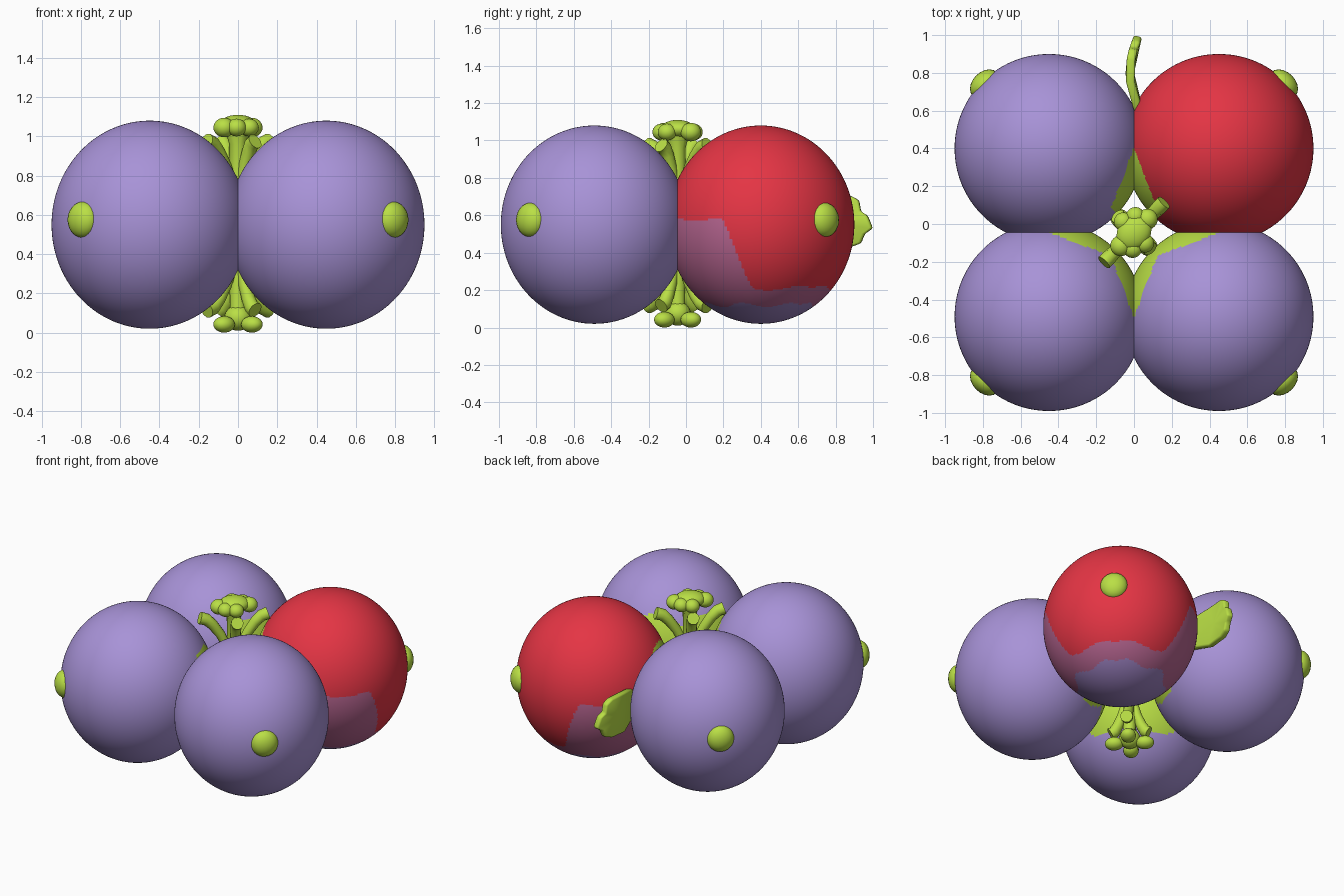
import bpy, bmesh, math
from mathutils import Vector, Matrix

if "Cube" in bpy.data.objects:
    bpy.data.objects.remove(bpy.data.objects["Cube"])

AX = -0.045          # y of the central axis


def material(name, rgb):
    m = bpy.data.materials.new(name)
    m.diffuse_color = (*rgb, 1)
    m.use_nodes = True
    m.node_tree.nodes["Principled BSDF"].inputs["Base Color"].default_value = m.diffuse_color
    return m


PURPLE = material("ripe purple", (0.39, 0.29, 0.68))
RED = material("red", (0.78, 0.035, 0.058))
GREEN = material("leaf green", (0.49, 0.74, 0.06))
MAUVE = material("mauve", (0.47, 0.13, 0.28))
DUSK = material("dusky violet", (0.33, 0.22, 0.53))


def finish(bm, name, mats, smooth=True):
    bmesh.ops.recalc_face_normals(bm, faces=bm.faces)
    for f in bm.faces:
        f.smooth = smooth
    me = bpy.data.meshes.new(name)
    bm.to_mesh(me)
    bm.free()
    for m in mats:
        me.materials.append(m)
    ob = bpy.data.objects.new(name, me)
    bpy.context.collection.objects.link(ob)
    return ob


def add_ellipsoid(bm, centre, radii, angle=0, u=20, v=14):
    mat = (Matrix.Translation(centre) @ Matrix.Rotation(angle, 4, 'Z')
           @ Matrix.Diagonal((*radii, 1)))
    bmesh.ops.create_uvsphere(bm, u_segments=u, v_segments=v, radius=1, matrix=mat)


def fruit(name, sx, sy, red=False):
    """Ellipsoid cut flat where it meets its neighbours, green in the inner creases."""
    c = Vector((0.45 * sx, AX + 0.445 * sy, 0.55))
    bm = bmesh.new()
    add_ellipsoid(bm, c, (0.5, 0.5, 0.53), 0, 220 if red else 140, 150 if red else 90)
    for co, no in (((0, 0, 0), (sx, 0, 0)), ((0, AX, 0), (0, sy, 0))):
        bmesh.ops.bisect_plane(bm, geom=bm.verts[:] + bm.edges[:] + bm.faces[:],
                               plane_co=co, plane_no=no, clear_inner=True)
    for f in bm.faces:
        p = f.calc_center_median()
        u, v = abs(p.x), abs(p.y - AX)
        near = max(u, v) < 0.45 and min(u, v) < 0.17 * (1 - max(u, v) / 0.45)
        if near and (sy < 0 or u < v):       # back fruits: only the middle crease
            f.material_index = 1
        elif red:
            # unripe patch: low on the outward side, higher towards the neighbours
            d = p - c
            side = math.degrees(abs(Vector((sx, sy)).angle_signed(d.xy, 0)))
            s = min(1, max(0, (side - 50) / 22))
            wave = 0.012 * math.sin(math.radians(side) * 7)
            if p.z < 0.12 + wave:
                f.material_index = 3
            elif p.z < 0.21 + 0.37 * s * s * (3 - 2 * s) + wave:
                f.material_index = 2
    finish(bm, name, [RED if red else PURPLE, GREEN, MAUVE, DUSK] if red else [PURPLE, GREEN])
    # blossom tip on the outer corner
    bm = bmesh.new()
    add_ellipsoid(bm, (0.79 * sx, AX + 0.785 * sy, 0.575), (0.065, 0.09, 0.092),
                  math.atan2(sy, sx))
    finish(bm, name + "_tip", [GREEN])


fruit("fruit_front_left", -1, -1)
fruit("fruit_front_right", 1, -1)
fruit("fruit_back_left", -1, 1)
fruit("fruit_back_right", 1, 1, red=True)


def tube(name, pts, radius):
    """Round tube along points (x, y, z, radius factor)."""
    cu = bpy.data.curves.new(name, 'CURVE')
    cu.dimensions = '3D'
    cu.bevel_depth = radius
    cu.bevel_resolution = 3
    cu.use_fill_caps = True
    sp = cu.splines.new('POLY')
    sp.points.add(len(pts) - 1)
    for q, (x, y, z, r) in zip(sp.points, pts):
        q.co = (x, y, z, 1)
        q.radius = r
    cu.materials.append(GREEN)
    ob = bpy.data.objects.new(name, cu)
    bpy.context.collection.objects.link(ob)
    bpy.ops.object.select_all(action='DESELECT')
    ob.select_set(True)
    bpy.context.view_layer.objects.active = ob
    bpy.ops.object.convert(target='MESH')
    bpy.ops.object.shade_smooth_by_angle(angle=math.radians(50))


# Central stem
tube("stem", [(0, AX, 0.06, 1.2), (0, AX, 0.14, 0.9), (0, AX, 0.3, 1), (0, AX, 0.8, 1),
              (0, AX, 0.96, 1.0), (0, AX, 1.04, 1.5)], 0.045)

# Curved arms fanning out at both ends of the stem
for end, flip in (("top", False), ("bottom", True)):
    for i, (sx, sy) in enumerate(((1, 1), (-1, -1), (1, -1), (-1, 1))):
        k = 0.707 * (1 if i < 2 else 0.55)
        path = []
        for d, z, r in ((0.03, 0.72, 0.8), (0.09, 0.85, 0.9), (0.14, 0.92, 1),
                        (0.18, 0.96, 1.1), (0.225, 0.975, 1.15)):
            path.append((sx * d * k, AX + sy * d * k, 1.09 - z if flip else z, r))
        tube(f"{end}_arm_{i + 1}", path, 0.036)

# Lumpy crown on top and knob below
bm = bmesh.new()
add_ellipsoid(bm, (0, AX, 1.06), (0.10, 0.085, 0.05), math.pi / 4)
for a, d, r in ((45, 0.10, 0.055), (225, 0.10, 0.055), (135, 0.08, 0.05),
                (315, 0.08, 0.05), (85, 0.085, 0.05), (265, 0.085, 0.05)):
    t = math.radians(a)
    add_ellipsoid(bm, (d * math.cos(t), AX + d * math.sin(t), 1.045), (r, r, r * 0.9), t)
finish(bm, "crown", [GREEN])
bm = bmesh.new()
add_ellipsoid(bm, (0, AX, 0.075), (0.07, 0.07, 0.065))
for a in (45, 135, 225, 315):
    t = math.radians(a)
    add_ellipsoid(bm, (0.1 * math.cos(t), AX + 0.1 * math.sin(t), 0.042),
                  (0.06, 0.05, 0.042), t)
finish(bm, "bottom_knob", [GREEN])

# Jagged leaf at the back, gently bent
outline = [(0.58, 0.45), (0.60, 0.66), (0.75, 0.70), (0.88, 0.705), (0.925, 0.68),
           (0.935, 0.62), (0.97, 0.60), (0.998, 0.53), (0.955, 0.50), (0.935, 0.45),
           (0.88, 0.43), (0.75, 0.42)]
bm = bmesh.new()
bend = lambda y: -0.022 + 1.1 * (y - 0.80) ** 2
hub = bm.verts.new((bend(0.8), 0.8, 0.56))
ring = [bm.verts.new((bend(y), y, z)) for y, z in outline]
for i, a in enumerate(ring):
    bm.faces.new((hub, a, ring[(i + 1) % len(ring)]))
leaf = finish(bm, "leaf", [GREEN])
so = leaf.modifiers.new("thickness", 'SOLIDIFY')
so.thickness = 0.045
so.offset = 0
bv = leaf.modifiers.new("soft_edge", 'BEVEL')
bv.width = 0.012
bv.segments = 2
